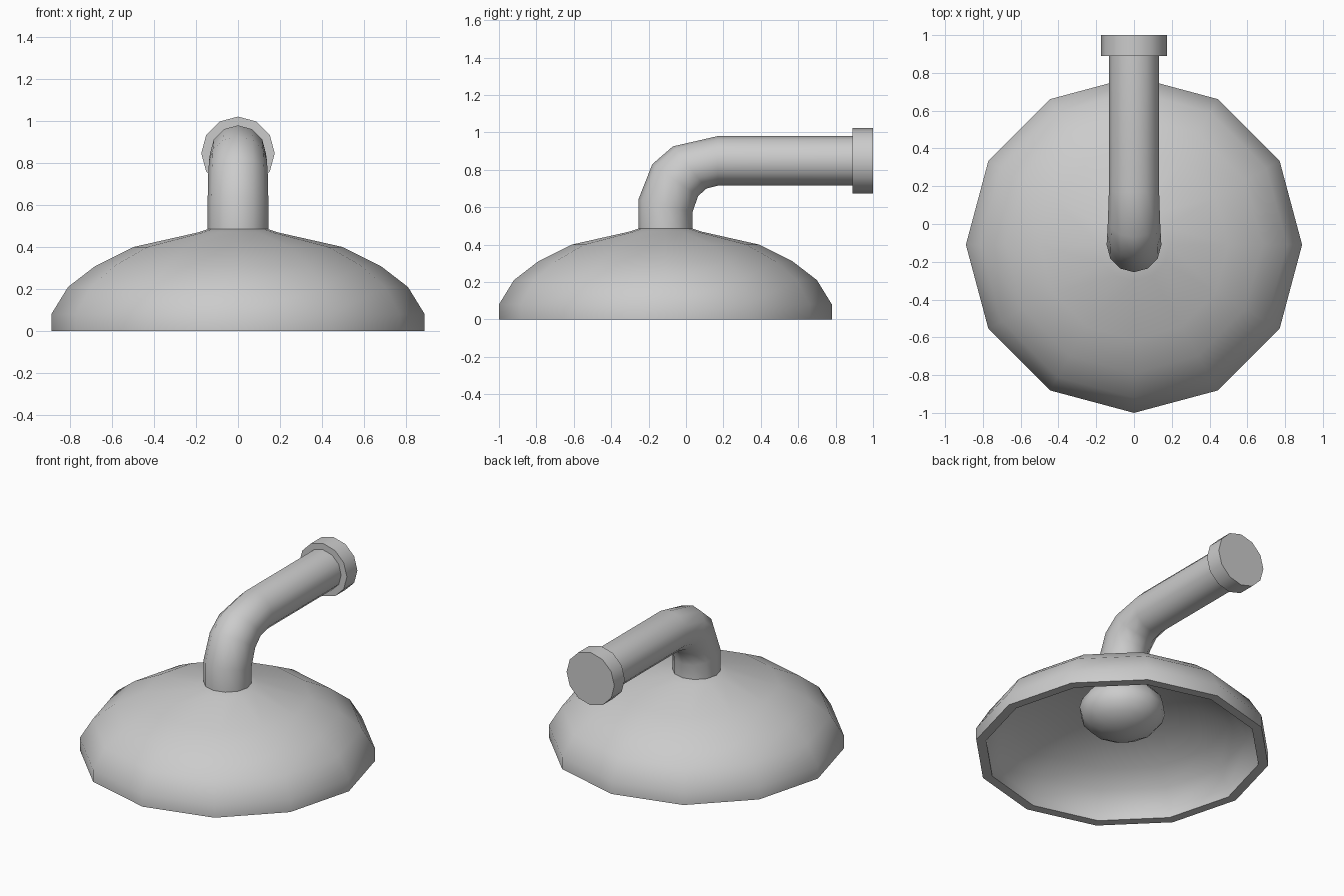
import bpy, bmesh
from math import cos, sin, tau, radians

if "Cube" in bpy.data.objects:
    bpy.data.objects.remove(bpy.data.objects["Cube"])

SIDES = 12
AXIS_Y = -0.11  # vertical axis of the shade and neck

grey = bpy.data.materials.new("light_grey")
grey.use_nodes = True
grey.diffuse_color = (0.6, 0.6, 0.6, 1)
grey.node_tree.nodes["Principled BSDF"].inputs["Base Color"].default_value = (0.6, 0.6, 0.6, 1)


def loft(name, rings):
    """Skin rings given as (front/outer point, back/inner point, half width in x); ends are capped."""
    bm = bmesh.new()
    loops = []
    for (y0, z0), (y1, z1), rx in rings:
        cy, cz, hy, hz = (y0 + y1) / 2, (z0 + z1) / 2, (y0 - y1) / 2, (z0 - z1) / 2
        loop = []
        for i in range(SIDES):
            a = tau * i / SIDES
            loop.append(bm.verts.new((rx * cos(a), cy + hy * sin(a), cz + hz * sin(a))))
        loops.append(loop)
    for low, high in zip(loops, loops[1:]):
        for i in range(SIDES):
            j = (i + 1) % SIDES
            bm.faces.new((low[i], low[j], high[j], high[i]))
    bm.faces.new(loops[0])
    bm.faces.new(loops[-1])
    bmesh.ops.recalc_face_normals(bm, faces=bm.faces)
    mesh = bpy.data.meshes.new(name)
    bm.to_mesh(mesh)
    bm.free()
    mesh.materials.append(grey)
    obj = bpy.data.objects.new(name, mesh)
    bpy.context.collection.objects.link(obj)
    bpy.ops.object.select_all(action='DESELECT')
    obj.select_set(True)
    bpy.context.view_layer.objects.active = obj
    bpy.ops.object.shade_smooth_by_angle(angle=radians(40))
    return obj


def turned(profile):
    """Rings around the vertical axis from (radius, z) pairs."""
    return [((AXIS_Y - r, z), (AXIS_Y + r, z), r) for r, z in profile]


# Shade: outer skin from neck to rim, then the inner skin back up
outer = [(0.145, 0.485), (0.19, 0.47), (0.5, 0.4), (0.68, 0.31), (0.81, 0.21), (0.89, 0.08), (0.89, 0)]
inner = [(0.83, 0), (0.83, 0.06), (0.76, 0.17), (0.65, 0.255), (0.48, 0.34), (0.18, 0.41)]
loft("lamp_shade", turned(outer + inner))

# Bulb: flattened globe under the neck
BULB_R, BULB_H, BULB_Z = 0.26, 0.17, 0.29
angles = [radians(d) for d in range(-80, 81, 20)]
loft("bulb", turned([(BULB_R * cos(a), BULB_Z + BULB_H * sin(a)) for a in angles]))

# Bent pipe from the neck to the wall
loft("pipe_arm", [
    ((-0.255, 0.48), (0.035, 0.48), 0.145),
    ((-0.255, 0.64), (0.035, 0.575), 0.145),
    ((-0.18, 0.83), (0.065, 0.66), 0.142),
    ((-0.07, 0.925), (0.11, 0.70), 0.138),
    ((0.17, 0.98), (0.17, 0.715), 0.133),
    ((0.95, 0.98), (0.95, 0.715), 0.133),
])

# Wall collar
loft("wall_collar", [((y, 1.022), (y, 0.672), 0.175) for y in (0.89, 1.0)])
